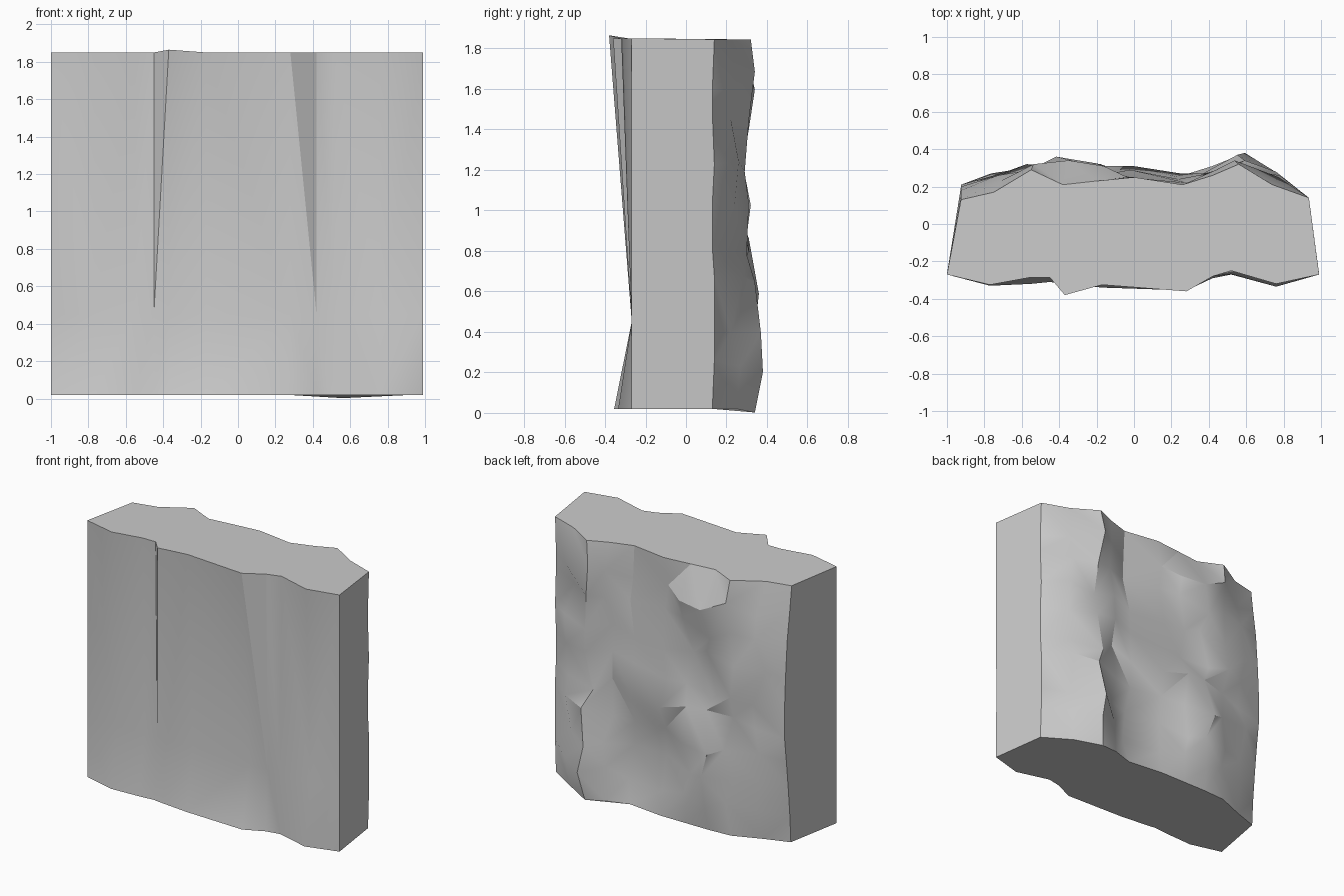
import bpy, bmesh, random

if "Cube" in bpy.data.objects:
    bpy.data.objects.remove(bpy.data.objects["Cube"])

random.seed(4)

# Front outline: x, y along the top edge, y along the bottom edge
front = [(-1, -.27, -.27), (-.77, -.325, -.33), (-.55, -.285, -.32), (-.45, -.285, -.31),
         (-.37, -.38, -.32), (-.17, -.325, -.34), (.28, -.36, -.355), (.42, -.28, -.29),
         (.52, -.25, -.27), (.76, -.32, -.335), (.99, -.27, -.27)]

# Craggy back: depth in hundredths, one row per height, left to right
cols = [-.925, -.75, -.55, -.38, -.2, 0, .26, .42, .56, .74, .935]
crag = [
    (14, 20, 28, 29, 29, 29, 26, 31, 34, 25, 13),
    (15, 25, 30, 32, 30, 27, 23, 30, 38, 27, 14),
    (17, 22, 27, 34, 29, 24, 21, 29, 37, 22, 14),
    (19, 27, 31, 36, 32, 26, 24, 27, 34, 28, 14),
    (21, 24, 26, 30, 31, 31, 27, 25, 30, 23, 13),
    (21, 27, 32, 29, 26, 28, 25, 27, 31, 24, 13),
    (20, 23, 28, 27, 25, 29, 24, 26, 29, 26, 14),
    (18, 26, 29, 31, 28, 25, 22, 28, 31, 22, 13),
    (15, 23, 32, 34, 31, 25, 21, 29, 34, 25, 13),
    (13, 17, 29, 21, 23, 25, 21, 26, 32, 21, 14)]

bm = bmesh.new()


def skin(grid, flip):
    """Triangles over a grid of vertices, with the diagonals mixed."""
    for j in range(len(grid) - 1):
        for i in range(len(grid[0]) - 1):
            a, b = grid[j][i], grid[j][i + 1]
            c, d = grid[j + 1][i + 1], grid[j + 1][i]
            tris = [(a, b, c), (a, c, d)] if random.random() < .5 else [(a, b, d), (b, c, d)]
            for t in tris:
                bm.faces.new(t[::-1] if flip else t)


# Front panel: wavy at the top and bottom, flat at a low waist
front_rows = []
for z, k in ((.02, 2), (.45, 0), (1.85, 1)):
    row = []
    for i, p in enumerate(front):
        y = p[k] if k else -.268
        zz = z + (.015 if k == 1 and i == 4 else 0)
        row.append(bm.verts.new((p[0], y, zz)))
    front_rows.append(row)
skin(front_rows, False)

# Rocky back
back_rows = []
n = len(crag)
for j, depths in enumerate(crag):
    row = []
    for i, d in enumerate(depths):
        x, z, y = cols[i], .02 + 1.825 * j / (n - 1), d / 100
        inner = 0 < j < n - 1
        if inner:
            z += random.uniform(-.05, .05)
            if 0 < i < len(cols) - 1:
                x += random.uniform(-.04, .04)
        if j == 0 and i == 8:
            z -= .018
        row.append(bm.verts.new((x, y, z)))
    back_rows.append(row)
skin(back_rows, True)

# Top, bottom and side cuts
bm.faces.new(front_rows[-1] + back_rows[-1][::-1])
bm.faces.new(front_rows[0][::-1] + back_rows[0])
for e in (0, -1):
    bm.faces.new([r[e] for r in front_rows] + [r[e] for r in back_rows][::-1])

bmesh.ops.recalc_face_normals(bm, faces=bm.faces[:])
mesh = bpy.data.meshes.new("rock_slab")
bm.to_mesh(mesh)
bm.free()
slab = bpy.data.objects.new("rock_slab", mesh)
bpy.context.collection.objects.link(slab)
bpy.context.view_layer.objects.active = slab
slab.select_set(True)
bpy.ops.object.shade_smooth_by_angle(angle=.5)
